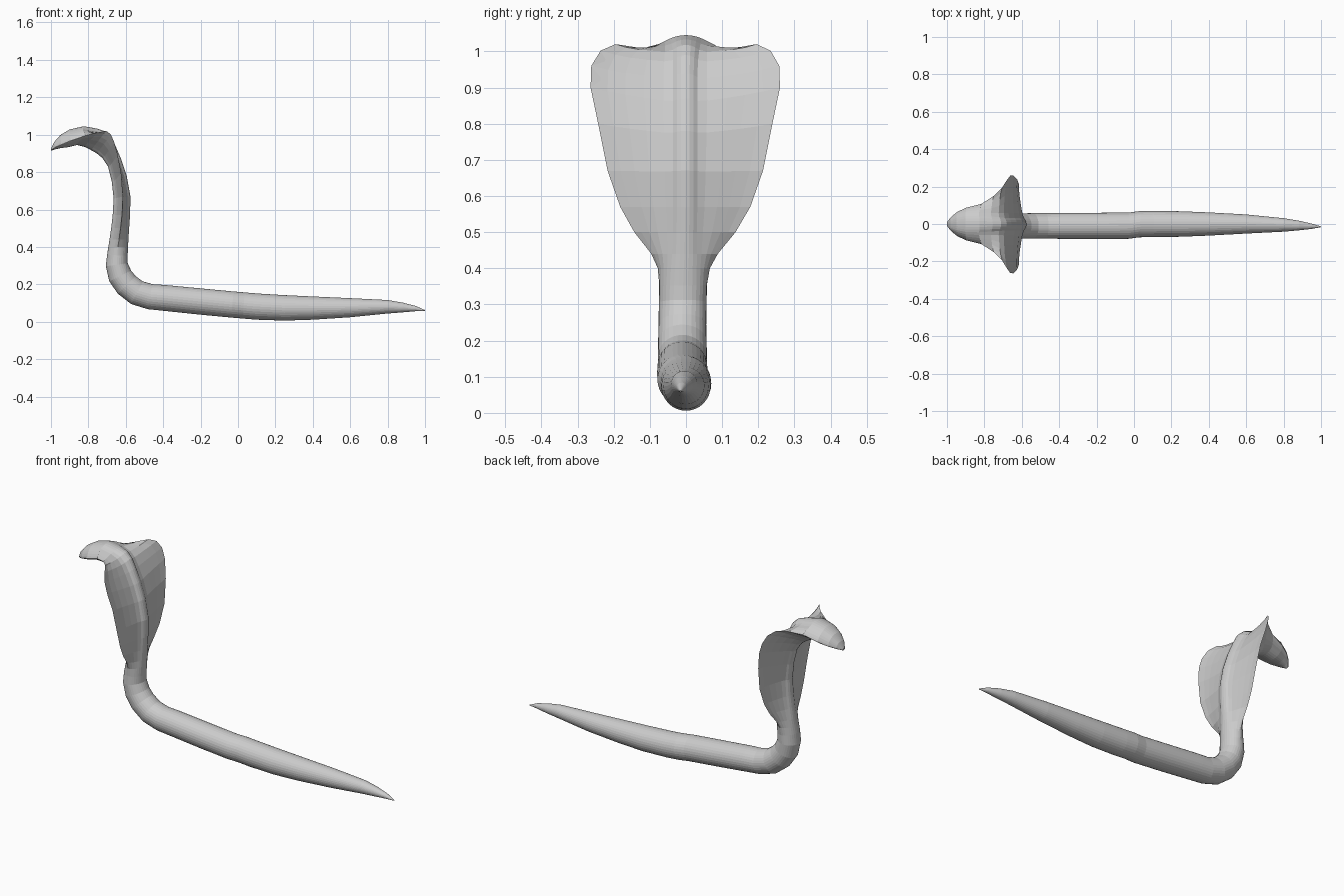
import bpy, bmesh, math
from mathutils import Vector

SIDES = 32

skin = bpy.data.materials.new("grey_skin")
skin.diffuse_color = (0.6, 0.6, 0.6, 1)


def ring(back, front, r, w, tip, yc):
    """Cross-section: a tube of side radius r whose flanks flare to half width w at tip."""
    back, front, tip = Vector(back), Vector(front), Vector(tip)
    mid = (back + front) / 2
    flare = max(0, w - r)
    pts = []
    for i in range(SIDES):
        a = 2 * math.pi * i / SIDES
        c, s = math.cos(a), math.sin(a)
        g = max(0, (math.asin(min(1, abs(s))) / (math.pi / 2) - 0.45) / 0.55)
        y = math.copysign(r * abs(s) + flare * g, s)
        depth = math.copysign(abs(c) ** (1 + 6 * flare), c)
        p = mid.lerp(tip, g) + (back - mid if c > 0 else mid - front) * depth
        pts.append((p.x, y + yc, p.y))
    return pts


def loft(name, rings, caps):
    bm = bmesh.new()
    rows = [[bm.verts.new(p) for p in pts] for pts in rings]
    for lo, hi in zip(rows, rows[1:]):
        for i in range(SIDES):
            j = (i + 1) % SIDES
            bm.faces.new((lo[i], lo[j], hi[j], hi[i]))
    for k in caps:
        bm.faces.new(rows[k])
    bmesh.ops.recalc_face_normals(bm, faces=bm.faces)
    # a loft open at one end still needs its faces to point outward
    if bm.calc_volume(signed=True) < 0:
        bmesh.ops.reverse_faces(bm, faces=bm.faces)
    me = bpy.data.meshes.new(name)
    bm.to_mesh(me)
    bm.free()
    me.materials.append(skin)
    ob = bpy.data.objects.new(name, me)
    bpy.context.collection.objects.link(ob)
    return ob


# Tail and body path: x, z, radius, y offset
path = [
    (1.00, .060, .002, -.015), (.95, .070, .014, -.012), (.88, .076, .026, -.008),
    (.80, .080, .036, -.005), (.60, .075, .051, 0), (.40, .073, .062, 0),
    (.25, .074, .068, 0), (.10, .081, .070, 0), (.03, .087, .070, -.001),
    (-.03, .092, .070, -.009), (-.20, .108, .070, -.01), (-.40, .128, .069, -.01),
    (-.47, .134, .068, -.01), (-.54, .155, .068, -.01), (-.595, .197, .067, -.01),
    (-.630, .245, .065, -.01), (-.648, .305, .059, -.009), (-.645, .355, .055, -.008),
]
# Neck ring shared by body and hood: back, front, side radius, half width, edge point, y offset
neck = ((-.588, .40), (-.693, .40), .064, .072, (-.642, .40), -.006)

body = []
for k, (x, z, r, yc) in enumerate(path):
    a, b = path[max(0, k - 1)], path[min(len(path) - 1, k + 1)]
    t = Vector((b[0] - a[0], b[1] - a[1])).normalized()
    n, c = Vector((t.y, -t.x)) * r, Vector((x, z))
    body.append(ring(c + n, c - n, r if x > -.62 else .066, 0, c, yc))
body.append(ring(*neck))
loft("body_and_tail", body, [0])

# Hood flaring from the neck, then curling forward into the head
hood = [
    neck,
    ((-.586, .44), (-.687, .44), .062, .092, (-.636, .44), -.004),
    ((-.582, .50), (-.678, .50), .06, .140, (-.628, .50), -.003),
    ((-.577, .57), (-.670, .57), .06, .180, (-.620, .57), -.002),
    ((-.575, .67), (-.665, .66), .06, .215, (-.615, .67), -.002),
    ((-.595, .78), (-.675, .75), .06, .241, (-.625, .80), -.002),
    ((-.625, .87), (-.695, .83), .06, .262, (-.645, .90), -.002),
    ((-.655, .94), (-.725, .875), .06, .260, (-.662, .96), -.002),
    ((-.680, .99), (-.755, .90), .062, .235, (-.680, 1.002), -.001),
    ((-.710, 1.018), (-.785, .917), .066, .195, (-.705, 1.02), 0),
    ((-.755, 1.033), (-.820, .935), .072, .150, (-.750, 1.012), 0),
    ((-.825, 1.045), (-.860, .945), .080, .108, (-.815, .995), 0),
    ((-.900, 1.028), (-.910, .933), .076, .088, (-.895, .968), 0),
    ((-.950, .998), (-.950, .928), .058, .065, (-.945, .947), 0),
    ((-.982, .962), (-.980, .921), .036, .038, (-.978, .933), 0),
    ((-1.00, .925), (-.998, .914), .010, .010, (-1.00, .919), 0),
]
loft("hood_and_head", [ring(*row) for row in hood], [-1])
